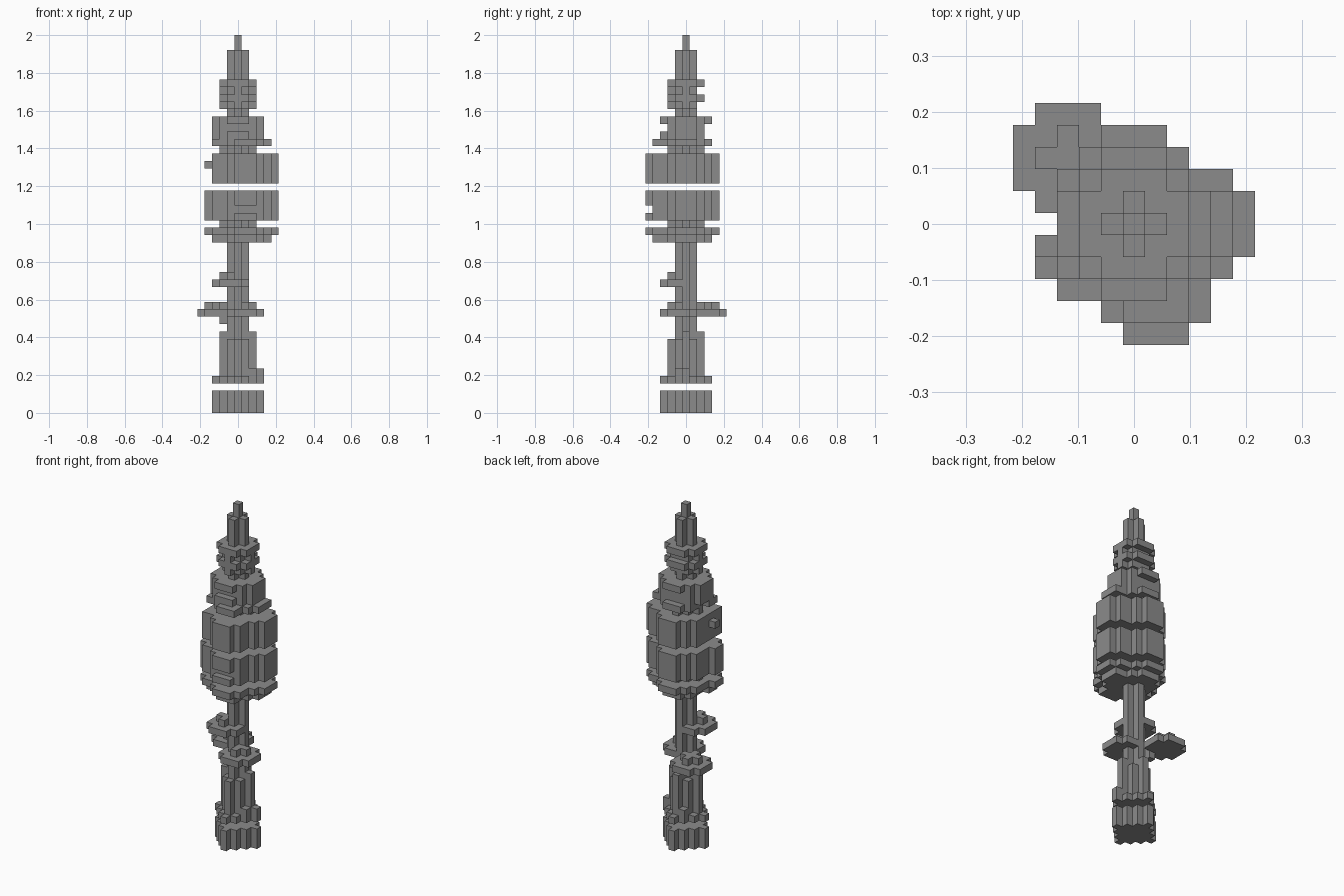
import bpy
import bmesh
from mathutils import Vector

if "Cube" in bpy.data.objects:
    bpy.data.objects.remove(bpy.data.objects["Cube"])

UNIT = 2 / 51  # edge of one block

stone = bpy.data.materials.new("mid grey")
stone.use_nodes = True
GREY = (0.26, 0.26, 0.26, 1)
stone.diffuse_color = GREY
stone.node_tree.nodes["Principled BSDF"].inputs["Base Color"].default_value = GREY

SIDES = [Vector(s) for s in ((1, 0, 0), (-1, 0, 0), (0, 1, 0),
                             (0, -1, 0), (0, 0, 1), (0, 0, -1))]


def diamond(radius, clip=99, cx=0, cy=0):
    """Stepped round slice of blocks, flattened where it passes clip."""
    span = range(-radius, radius + 1)
    return {(cx + x, cy + y) for x in span for y in span
            if abs(x) + abs(y) <= radius and max(abs(x), abs(y)) <= clip}


def erode(shape):
    return {(x, y) for x, y in shape
            if {(x + 1, y), (x - 1, y), (x, y + 1), (x, y - 1)} <= shape}


def stack(shape, first, last):
    return {(x, y, z) for x, y in shape for z in range(first, last + 1)}


def build(name, cells):
    """Make one object from the outer faces of a set of blocks."""
    bm = bmesh.new()
    corners = {}

    def vert(p):
        key = tuple(round(c * 2) for c in p)
        if key not in corners:
            corners[key] = bm.verts.new(Vector(p) * UNIT)
        return corners[key]

    for cell in sorted(cells):
        for n in SIDES:
            if tuple(int(a + b) for a, b in zip(cell, n)) in cells:
                continue
            u = Vector((n.y, n.z, n.x))
            v = n.cross(u)
            mid = Vector(cell) + Vector((0, 0, 0.5)) + n / 2
            bm.faces.new([vert(mid + (u * a + v * b) / 2)
                          for a, b in ((-1, -1), (1, -1), (1, 1), (-1, 1))])
    mesh = bpy.data.meshes.new(name)
    bm.to_mesh(mesh)
    bm.free()
    mesh.materials.append(stone)
    obj = bpy.data.objects.new(name, mesh)
    bpy.context.collection.objects.link(obj)


# Base and flared foot of the trunk
build("base", stack(diamond(3), 0, 2))
foot = stack(diamond(2), 4, 9) | stack({(2, 0), (-2, 0), (0, 2)}, 10, 10)
foot |= stack(diamond(3), 4, 4) | stack({(3, 0), (2, -1), (-1, 2)}, 5, 5)
foot |= stack(diamond(1), 10, 10)
build("trunk_foot", foot)

# Slim trunk with a small branch stub
build("trunk", stack(diamond(1), 11, 22) | {(-2, 1, 12)})

# Leaf pads: a round plate with a smaller cross on top
for name, cx, cy, level in (("front_leaf_pad", 1, -1, 13),
                            ("back_leaf_pad", -3, 3, 13),
                            ("upper_leaf_pad", -1, -1, 17)):
    build(name, stack(diamond(3, 2, cx, cy) if not (cx or cy) else
                      {(x + cx, y + cy) for x, y in diamond(3, 2)}, level, level)
          | stack(diamond(1, 1, cx, cy), level + 1, level + 1))

# Lopsided canopy outline, one (first, last) run per row from back to front
RUNS = ((-1, 1), (-2, 2), (-3, 4), (-3, 5), (-3, 5),
        (-4, 5), (-4, 4), (-3, 3), (-1, 3), (0, 2))
outline = {(x, 4 - row) for row, (lo, hi) in enumerate(RUNS)
           for x in range(lo, hi + 1)}
inner = erode(outline)
neck = diamond(2)

# Lower canopy: skirt, neck and main drum
lower = stack(inner, 23, 23) | stack(outline, 24, 24) | stack(neck, 25, 25)
lower |= stack(outline, 26, 29)
lower -= {(x, -5, 27) for x in range(-5, 6)}
build("lower_canopy", lower)

# Upper canopy: second drum with one bump on its side
no_left = {(x, y) for x, y in outline if x > -4}
upper = stack(no_left, 31, 34) | {(-4, -1, 33)} | stack(neck, 35, 35)
build("upper_canopy", upper)

# Shoulder: ledge and rough drum
shoulder = stack(inner, 36, 36)
rough = diamond(4, 3)
shoulder |= stack(rough, 37, 39)
shoulder -= {(x, y, z) for x, y, z in shoulder
             if (z == 38 and abs(y) == 3) or (z == 37 and y == 3)}
build("shoulder", shoulder | stack(diamond(1), 40, 40))

# Crown: alternating plates and crosses
crown = stack(diamond(2), 41, 44) | stack(diamond(3, 2), 42, 42)
crown |= stack(diamond(3, 2), 44, 44)
crown -= {(x, y, z) for x, y, z in crown if y == 2 and z in (41, 43)}
build("crown", crown)

# Spire
build("spire", stack(diamond(1), 45, 48) | stack({(0, 0)}, 49, 50))
